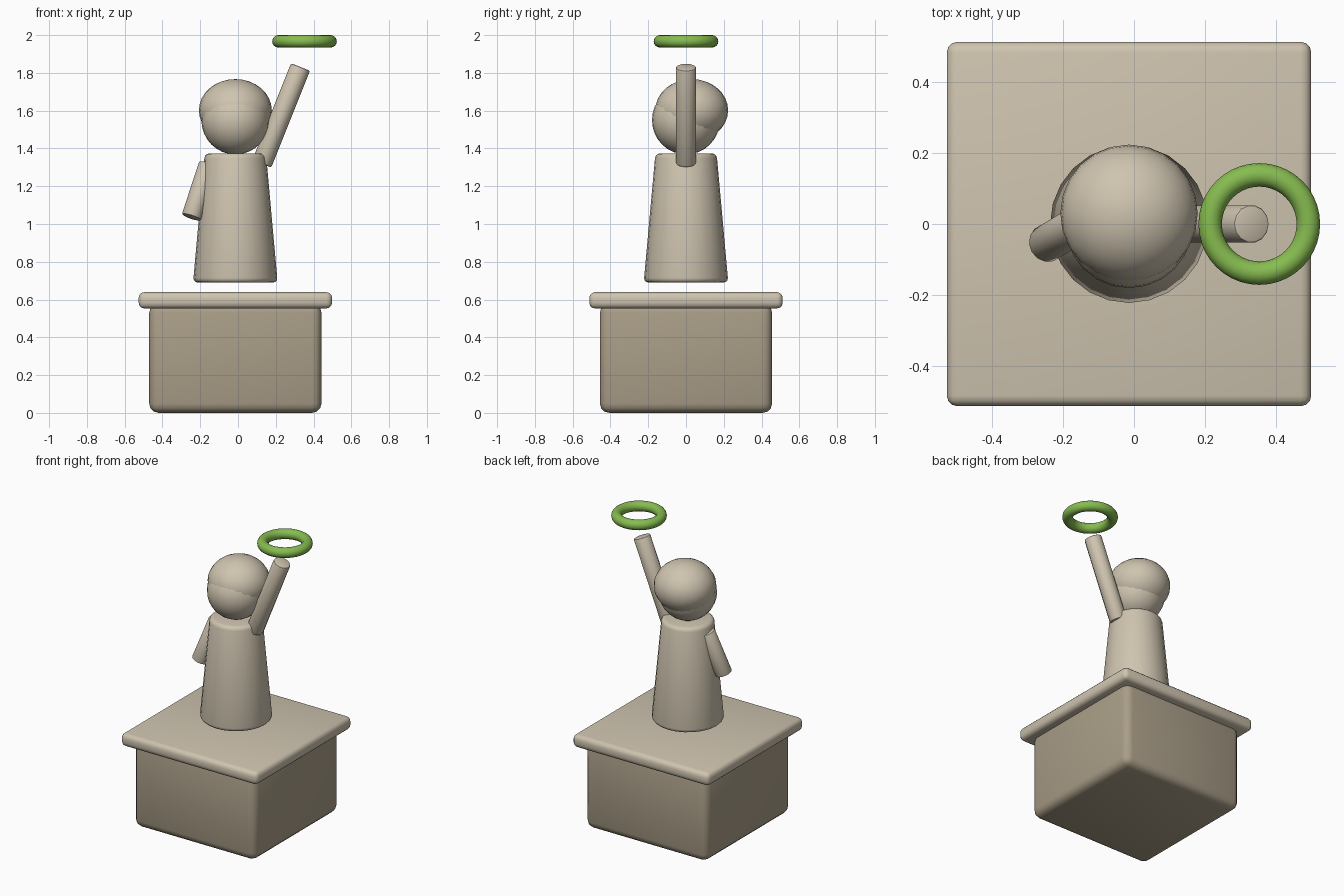
import bpy
import math
from mathutils import Vector

if "Cube" in bpy.data.objects:
    bpy.data.objects.remove(bpy.data.objects["Cube"])

CX = -0.014  # centre line of statue and plinth


def material(name, rgb):
    m = bpy.data.materials.new(name)
    m.diffuse_color = (*rgb, 1)
    m.use_nodes = True
    m.node_tree.nodes["Principled BSDF"].inputs["Base Color"].default_value = m.diffuse_color
    return m


stone = material("light_stone", (0.62, 0.55, 0.43))
dark_stone = material("dark_stone", (0.40, 0.34, 0.245))
green = material("green", (0.24, 0.50, 0.08))


def finish(name, mat, bevel=0.0, segments=3):
    ob = bpy.context.object
    ob.name = name
    ob.data.materials.append(mat)
    if bevel:
        bpy.ops.object.transform_apply(location=False, rotation=False, scale=True)
        mod = ob.modifiers.new("soft_edges", 'BEVEL')
        mod.width = bevel
        mod.segments = segments
        mod.limit_method = 'ANGLE'
        mod.angle_limit = math.radians(40)
        bpy.ops.object.modifier_apply(modifier=mod.name)
    bpy.ops.object.shade_smooth_by_angle(angle=math.radians(40))
    return ob


def box(name, mat, width, z0, z1, bevel):
    bpy.ops.mesh.primitive_cube_add(size=1, location=(CX, 0, (z0 + z1) / 2))
    bpy.context.object.scale = (width, width, z1 - z0)
    return finish(name, mat, bevel)


def ball(name, mat, centre, radii):
    bpy.ops.mesh.primitive_uv_sphere_add(segments=24, ring_count=16, radius=1, location=centre)
    bpy.context.object.scale = radii
    return finish(name, mat)


def limb(name, mat, start, end, radius):
    a, b = Vector(start), Vector(end)
    bpy.ops.mesh.primitive_cylinder_add(vertices=14, radius=radius, depth=(b - a).length,
                                        location=(a + b) / 2)
    bpy.context.object.rotation_euler = (b - a).to_track_quat('Z', 'Y').to_euler()
    return finish(name, mat, 0.008, 2)


# plinth
box("plinth_block", dark_stone, 0.912, 0.0, 0.58, 0.05)
box("plinth_slab", stone, 1.024, 0.553, 0.639, 0.03)

# robed body, floating just above the slab
bpy.ops.mesh.primitive_cone_add(vertices=24, radius1=0.224, radius2=0.162, depth=0.684,
                                location=(CX, 0, 1.032))
finish("robe", stone, 0.025)

# head and hair cap
ball("head", stone, (CX, 0, 1.55), (0.18, 0.18, 0.182))
ball("hair", stone, (CX, 0.03, 1.602), (0.193, 0.193, 0.165))

# arms
limb("raised_arm", stone, (0.126, 0, 1.319), (0.331, 0, 1.831), 0.054)
limb("lowered_arm", stone, (-0.154, 0, 1.315), (-0.246, -0.055, 1.035), 0.054)

# ring above the raised arm
bpy.ops.mesh.primitive_torus_add(major_segments=40, minor_segments=16, major_radius=0.138,
                                 minor_radius=0.033, location=(0.352, 0, 1.967))
finish("ring", green)
